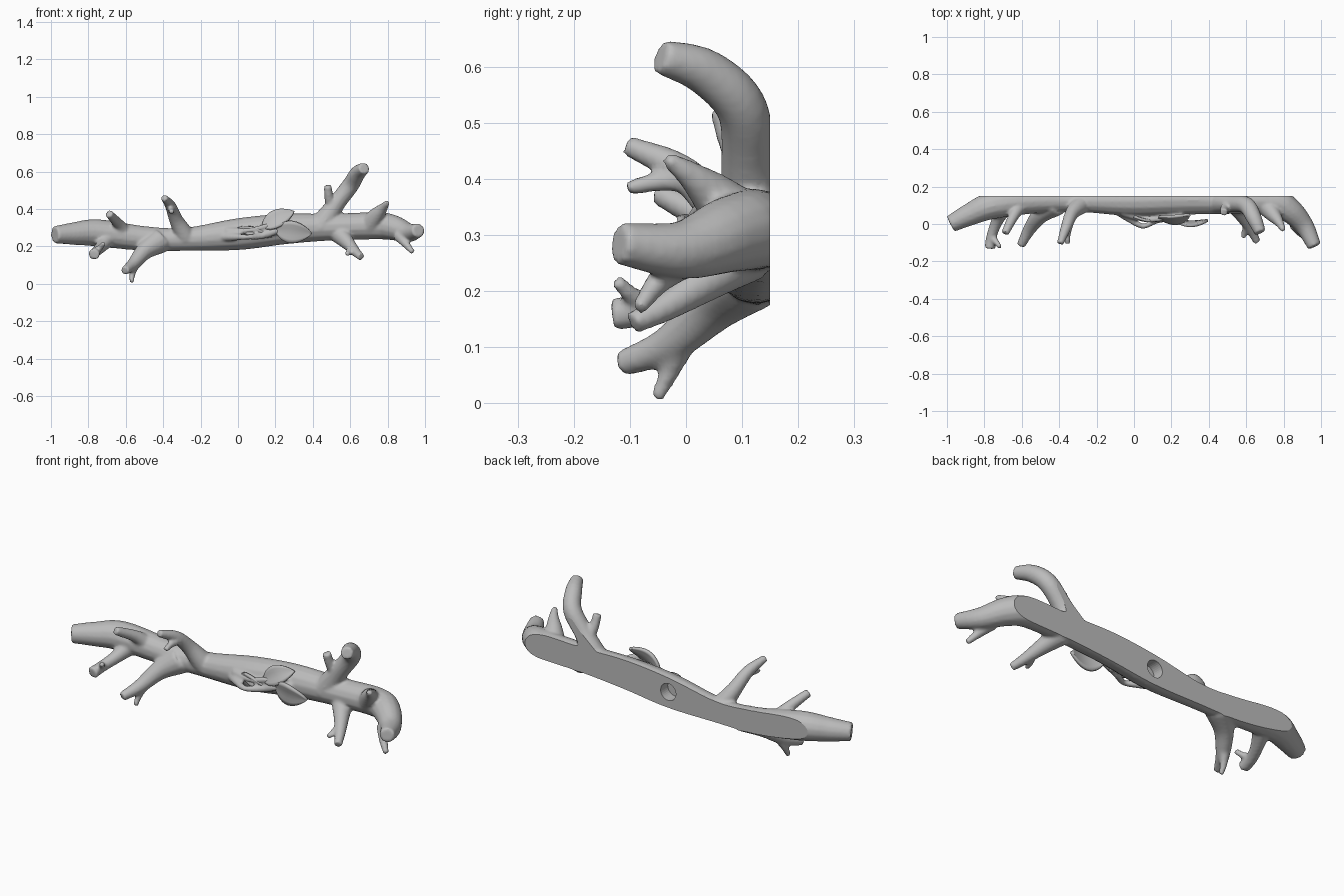
import bpy, bmesh, math
from mathutils import Vector, Matrix

cube = bpy.data.objects.get("Cube")
if cube:
    bpy.data.objects.remove(cube)

grey = bpy.data.materials.new("bark grey")
grey.use_nodes = True
colour = (0.5, 0.5, 0.5, 1)
grey.diffuse_color = colour
grey.node_tree.nodes["Principled BSDF"].inputs["Base Color"].default_value = colour


def add_object(name, bm):
    bmesh.ops.recalc_face_normals(bm, faces=bm.faces)
    mesh = bpy.data.meshes.new(name)
    bm.to_mesh(mesh)
    bm.free()
    obj = bpy.data.objects.new(name, mesh)
    bpy.context.collection.objects.link(obj)
    mesh.materials.append(grey)
    return obj


def spline(points, steps=5):
    """Smooth path through points of x, y, z, radius."""
    p = [Vector(q) for q in points]
    p = [2 * p[0] - p[1]] + p + [2 * p[-1] - p[-2]]
    path = []
    for a, b, c, d in zip(p, p[1:], p[2:], p[3:]):
        for i in range(steps):
            t = i / steps
            path.append(b + (c - a) * t / 2 + (2 * a - 5 * b + 4 * c - d) * t * t / 2
                        + (3 * b - a - 3 * c + d) * t ** 3 / 2)
    return path + [p[-2]]


def tube(bm, points, sides=14):
    """Tapered limb with flat sawn ends."""
    path = spline(points)
    rings = []
    side = None
    for i, q in enumerate(path):
        along = (path[min(i + 1, len(path) - 1)] - path[max(i - 1, 0)]).to_3d().normalized()
        if side is None:
            side = along.orthogonal()
        side = (side - along * side.dot(along)).normalized()
        other = along.cross(side)
        ring = []
        for k in range(sides):
            a = math.tau * k / sides
            ring.append(bm.verts.new(q.to_3d() + (side * math.cos(a) + other * math.sin(a)) * q.w))
        rings.append(ring)
    for r, s in zip(rings, rings[1:]):
        for k in range(sides):
            n = (k + 1) % sides
            bm.faces.new((r[k], r[n], s[n], s[k]))
    bm.faces.new(rings[0][::-1])
    bm.faces.new(rings[-1])


trunk = [(-.98, 0, .262, .046), (-.88, .05, .268, .06), (-.75, .1, .272, .073),
         (-.5, .125, .242, .066), (-.28, .125, .238, .062), (0, .125, .265, .085),
         (.25, .13, .293, .082), (.5, .125, .303, .072), (.74, .12, .31, .073),
         (.83, .075, .3, .068), (.91, -.01, .273, .052), (.965, -.12, .285, .037)]
upper_left_twig = [(-.6, .11, .26, .045), (-.64, .05, .32, .03), (-.69, -.05, .375, .021)]
upper_mid_branch = [(-.28, .11, .25, .055), (-.33, .06, .34, .038), (-.36, -.01, .415, .03),
                    (-.395, -.105, .46, .018)]
upper_mid_fork = [(-.345, .01, .4, .025), (-.355, -.05, .395, .018), (-.355, -.105, .383, .013)]
lower_left_branch = [(-.42, .11, .23, .07), (-.5, .05, .175, .048), (-.56, -.03, .105, .034),
                     (-.605, -.115, .07, .023)]
lower_left_fork = [(-.55, -.01, .11, .03), (-.565, -.03, .055, .018), (-.568, -.053, .008, .012)]
far_left_twig = [(-.69, .1, .25, .05), (-.73, .02, .2, .033), (-.76, -.06, .17, .028),
                 (-.77, -.13, .158, .03)]
far_left_fork = [(-.76, -.07, .175, .022), (-.735, -.1, .195, .016), (-.715, -.125, .22, .012)]
lower_right_branch = [(.54, .11, .27, .055), (.59, .03, .215, .037), (.63, -.04, .17, .026),
                      (.658, -.095, .143, .02)]
lower_right_fork = [(.61, .0, .195, .024), (.592, -.04, .17, .017), (.585, -.075, .158, .012)]
tall_branch = [(.44, .12, .3, .07), (.52, .11, .42, .048), (.6, .1, .525, .046),
               (.64, .035, .59, .042), (.675, -.045, .618, .031)]
tall_nub = [(.5, .11, .4, .03), (.485, .08, .47, .024), (.48, .062, .525, .021)]
upper_right_twig = [(.71, .1, .32, .06), (.745, .05, .37, .042), (.775, .01, .405, .026),
                    (.8, -.035, .437, .013)]
end_twig = [(.86, .0, .26, .035), (.895, -.05, .215, .022), (.935, -.085, .168, .014)]
vine = [(-.1, .08, .25, .025), (-.02, .025, .25, .02), (.05, -.012, .25, .014),
        (.12, .02, .255, .018), (.2, .035, .28, .02), (.28, .05, .3, .014)]
upper_vine = [(-.06, .06, .28, .02), (.06, .025, .285, .015), (.16, .03, .31, .014),
              (.26, .05, .33, .012)]

# Limbs fused into one wooden branch
bm = bmesh.new()
for limb in (trunk, upper_left_twig, upper_mid_branch, upper_mid_fork, lower_left_branch,
             lower_left_fork, far_left_twig, far_left_fork, lower_right_branch,
             lower_right_fork, tall_branch, tall_nub, upper_right_twig, end_twig,
             vine, upper_vine):
    tube(bm, limb)
branch = add_object("branch", bm)
remesh = branch.modifiers.new("fuse", 'REMESH')
remesh.mode = 'VOXEL'
remesh.voxel_size = 0.008
smooth = branch.modifiers.new("soften", 'SMOOTH')
smooth.factor = 0.5
smooth.iterations = 4


# Flat wall side and round mounting hole
def cut(name, bm):
    cutter = add_object(name, bm)
    cutter.hide_render = True
    cutter.hide_viewport = True
    mod = branch.modifiers.new(name, 'BOOLEAN')
    mod.operation = 'DIFFERENCE'
    mod.solver = 'EXACT'
    mod.object = cutter


bm = bmesh.new()
bmesh.ops.create_cube(bm, size=1, matrix=Matrix.Translation((0, .4, .3)) @ Matrix.Diagonal((3, .5, 2, 1)))
cut("wall_cutter", bm)
bm = bmesh.new()
bmesh.ops.create_cone(bm, cap_ends=True, segments=32, radius1=.045, radius2=.045, depth=.12,
                      matrix=Matrix.Translation((0, .15, .27)) @ Matrix.Rotation(math.pi / 2, 4, 'X'))
cut("hole_cutter", bm)


# Leaves lying over the front
def leaf(name, base, tip, width, roll):
    base, tip = Vector(base), Vector(tip)
    along = tip - base
    across = along.cross(Vector((0, -1, roll))).normalized()
    out = across.cross(along).normalized()
    bm = bmesh.new()
    rows = []
    for i in range(13):
        t = i / 12
        half = width / 2 * (math.sin(math.pi * t ** 0.85) ** 0.75 if 0 < i < 12 else 0.03)
        row = []
        for j in range(-3, 4):
            s = j / 3
            lift = .018 * math.sin(math.pi * t) + .012 * abs(s) * half / width
            row.append(bm.verts.new(base + along * t + across * half * s + out * lift))
        rows.append(row)
    for r, s in zip(rows, rows[1:]):
        for j in range(6):
            bm.faces.new((r[j], r[j + 1], s[j + 1], s[j]))
    obj = add_object(name, bm)
    mod = obj.modifiers.new("thickness", 'SOLIDIFY')
    mod.thickness = .014
    mod.offset = 0
    return obj


leaves = [leaf("upper_leaf", (.13, .035, .3), (.3, .05, .385), .1, .5),
          leaf("lower_leaf", (.2, .03, .29), (.395, .02, .27), .12, -.2),
          leaf("small_leaf", (.0, .04, .3), (.18, .04, .25), .05, 0)]

bpy.ops.object.select_all(action='DESELECT')
for obj in [branch] + leaves:
    obj.select_set(True)
    for poly in obj.data.polygons:
        poly.use_smooth = True
bpy.context.view_layer.objects.active = branch
bpy.ops.object.shade_smooth_by_angle(angle=math.radians(40))
# Smooth the fused surface, keeping the sawn edges crisp
remesh.use_smooth_shade = True
